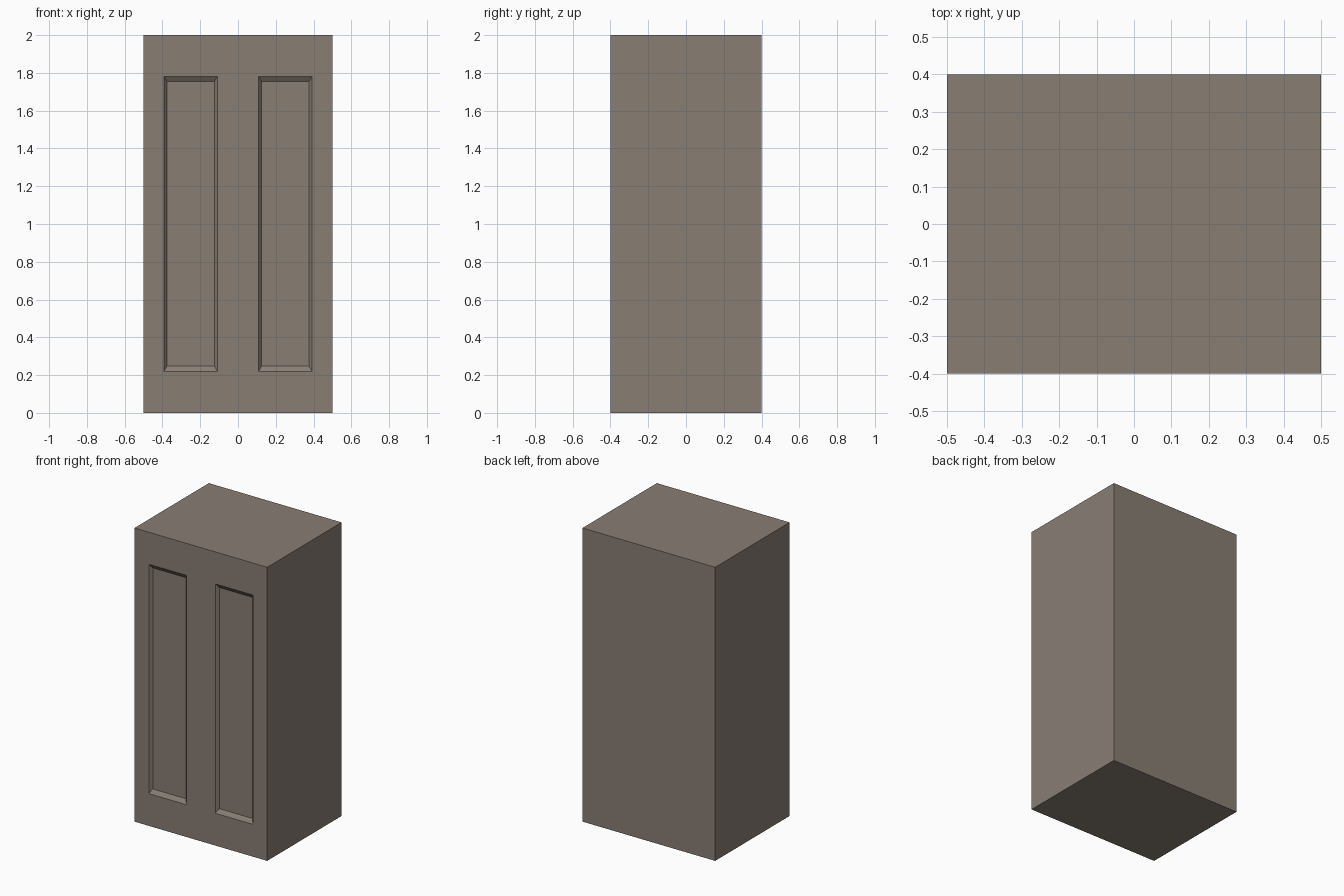
import bpy, bmesh

if "Cube" in bpy.data.objects:
    bpy.data.objects.remove(bpy.data.objects["Cube"])

W, D, H = 1.0, 0.8, 2.0
FRONT = -D / 2
DEPTH = 0.02             # panel recess
SLOPE_X, SLOPE_Z = 0.016, 0.028


def mesh_object(name, bm):
    bmesh.ops.recalc_face_normals(bm, faces=bm.faces)
    me = bpy.data.meshes.new(name)
    bm.to_mesh(me)
    bm.free()
    ob = bpy.data.objects.new(name, me)
    bpy.context.collection.objects.link(ob)
    return ob


def panel_cutter(name, x0, x1, z0, z1):
    """Tapered block whose section at the front plane is the given rectangle."""
    bm = bmesh.new()
    rings = []
    for t in (-1, 1):    # in front of the face, then the recess floor
        dx, dz, y = t * SLOPE_X, t * SLOPE_Z, FRONT + t * DEPTH
        if t < 0:
            dx, dz = -SLOPE_X, -SLOPE_Z
        else:
            dx, dz = SLOPE_X, SLOPE_Z
        rings.append([bm.verts.new(p) for p in (
            (x0 + dx, y, z0 + dz), (x1 - dx, y, z0 + dz),
            (x1 - dx, y, z1 - dz), (x0 + dx, y, z1 - dz))])
    a, b = rings
    bm.faces.new(a)
    bm.faces.new(b)
    for i in range(4):
        j = (i + 1) % 4
        bm.faces.new((a[i], a[j], b[j], b[i]))
    ob = mesh_object(name, bm)
    ob.hide_render = True
    return ob


# Cabinet body
bm = bmesh.new()
bmesh.ops.create_cube(bm, size=1)
bmesh.ops.scale(bm, vec=(W, D, H), verts=bm.verts)
bmesh.ops.translate(bm, vec=(0, 0, H / 2), verts=bm.verts)
cabinet = mesh_object("cabinet", bm)

# Two tall recessed door panels
bpy.context.view_layer.objects.active = cabinet
for name, x0, x1 in (("left_panel", -0.392, -0.109), ("right_panel", 0.109, 0.392)):
    cutter = panel_cutter(name + "_cutter", x0, x1, 0.22, 1.782)
    mod = cabinet.modifiers.new(name, 'BOOLEAN')
    mod.operation = 'DIFFERENCE'
    mod.solver = 'EXACT'
    mod.object = cutter
    bpy.ops.object.modifier_apply(modifier=mod.name)
    bpy.data.objects.remove(cutter)

# Grey-brown paint
mat = bpy.data.materials.new("grey_brown")
mat.diffuse_color = (0.25, 0.21, 0.175, 1)
mat.use_nodes = True
mat.node_tree.nodes["Principled BSDF"].inputs["Base Color"].default_value = mat.diffuse_color
cabinet.data.materials.clear()
cabinet.data.materials.append(mat)
